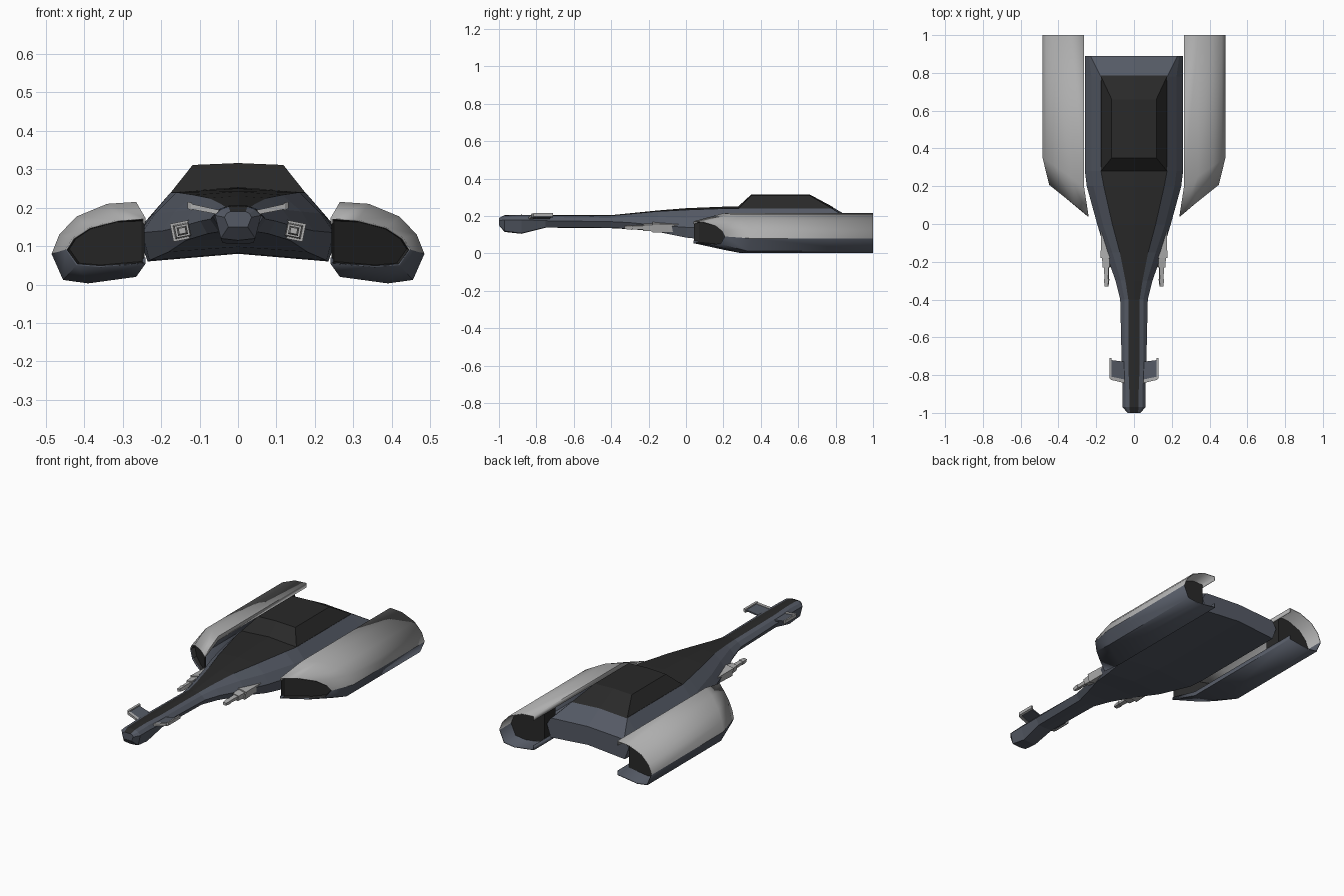
import bpy, bmesh, math


def material(name, rgb):
    m = bpy.data.materials.new(name)
    m.diffuse_color = (*rgb, 1)
    return m


DARK = material("charcoal", (0.022, 0.022, 0.022))
BLUE = material("blue_grey", (0.09, 0.102, 0.13))
LIGHT = material("light_grey", (0.42, 0.42, 0.42))


def loft(name, sections, mats, rule=lambda r, c: 0, closed=False,
         front=True, rear=True, cap_mat=0, mirror=True):
    """Skin equal-length sections (front to rear, clockwise seen from the front)."""
    bm = bmesh.new()
    rings = [[bm.verts.new(p) for p in s] for s in sections]
    n = len(rings[0])
    for r, (a, b) in enumerate(zip(rings, rings[1:])):
        for c in range(n if closed else n - 1):
            d = (c + 1) % n
            bm.faces.new((a[c], a[d], b[d], b[c])).material_index = rule(r, c)
    if front:
        bm.faces.new(rings[0][::-1]).material_index = cap_mat
    if rear:
        bm.faces.new(rings[-1]).material_index = cap_mat
    me = bpy.data.meshes.new(name)
    bm.to_mesh(me)
    bm.free()
    for m in mats:
        me.materials.append(m)
    ob = bpy.data.objects.new(name, me)
    bpy.context.collection.objects.link(ob)
    if mirror:
        ob.modifiers.new("mirror", 'MIRROR')
    return ob


def box_section(y, x, z, hx, hz, tilt=0.0):
    c, s = math.cos(tilt), math.sin(tilt)
    return [(x + u * hx * c - v * hz * s, y, z + u * hx * s + v * hz * c)
            for u, v in ((-1, 1), (1, 1), (1, -1), (-1, -1))]


# fuselage half: y, centre top z, then (x, z) of deck edge, shoulder, side, keel edge, centre bottom z
rows = [
    (-1.00, .190, .020, .190, .030, .185, .035, .175, .025, .150, .150),
    (-0.97, .205, .025, .203, .045, .195, .060, .180, .045, .120, .115),
    (-0.88, .207, .025, .205, .045, .198, .060, .180, .040, .108, .105),
    (-0.75, .205, .030, .203, .050, .195, .065, .175, .045, .140, .138),
    (-0.40, .205, .030, .200, .050, .190, .073, .170, .050, .137, .135),
    (-0.30, .215, .045, .210, .070, .195, .098, .165, .080, .132, .130),
    (-0.15, .230, .075, .225, .115, .195, .150, .150, .135, .115, .118),
    (0.00, .242, .115, .233, .165, .190, .195, .140, .180, .085, .098),
    (0.20, .250, .160, .240, .215, .185, .250, .135, .230, .063, .082),
    (0.28, .250, .175, .240, .225, .180, .260, .130, .235, .060, .080),
    (0.78, .250, .175, .240, .225, .180, .260, .130, .235, .060, .080),
    (0.89, .185, .230, .172, .240, .165, .260, .130, .235, .060, .080),
]
secs = [[(0, r[0], r[1])] + [(r[i], r[0], r[i + 1]) for i in (2, 4, 6, 8)]
        + [(0, r[0], r[10])] for r in rows]
loft("fuselage", secs, [BLUE, DARK],
     rule=lambda r, c: 1 if c == 0 and r < len(rows) - 2 else 0)

# canopy block: four-cornered frustum, half plus mirror
loft("canopy", [
    [(0, .28, .252), (.175, .28, .239), (0, .28, .235)],
    [(0, .35, .316), (.118, .35, .311), (0, .35, .235)],
    [(0, .66, .316), (.118, .66, .311), (0, .66, .235)],
    [(0, .785, .249), (.176, .785, .238), (0, .785, .235)],
], [DARK], front=False, rear=False).hide_render = False
# canopy sides fill the slope down to the deck edge
loft("canopy_side", [
    [(.175, .28, .239), (.175, .28, .239)],
    [(.118, .35, .311), (.175, .30, .238)],
    [(.118, .66, .311), (.175, .76, .238)],
    [(.176, .785, .238), (.176, .785, .237)],
], [DARK], front=False, rear=False)

# engine nacelles: C-shaped shells open toward the hull
prof = [(.265, .19), (.265, .215), (.34, .21), (.42, .177), (.465, .13),
        (.485, .08), (.455, .012), (.39, .003), (.265, .02), (.265, .045)]


def lip(k, dy):
    """Slanted intake ring, k shrinks it and dy pushes it back."""
    out = []
    for x, z in prof:
        u = .24 + (x - .265) * .95
        out.append((.345 + (u - .345) * k, .04 + (u - .24) * .8 + dy,
                    .107 + (z - .107) * .6 * k))
    return out


shell = loft("nacelle", [
    lip(1, 0),
    [(x, .2 + (x - .265) * .7, z) for x, z in prof],
    [(x, 1.0, z) for x, z in prof],
], [LIGHT, BLUE], rule=lambda r, c: 0 if c < 5 else 1, front=False, rear=False)
sol = shell.modifiers.new("thickness", 'SOLIDIFY')
sol.thickness, sol.offset = .005, -1
bpy.context.view_layer.objects.active = shell
shell.select_set(True)
bpy.ops.object.shade_smooth_by_angle(angle=math.radians(35))

# dark intake recess and exhaust plug
loft("intake", [lip(.9, .03), lip(.97, .004)], [DARK], closed=True, rear=False)
loft("exhaust", [[(.365 + (x - .365) * .96, y, .107 + (z - .107) * .94)
                  for x, z in prof] for y in (.80, .90)], [DARK], closed=True)

# side guns: stepped housings narrowing to a barrel
gun = [(.02, .024), (-.10, .026), (-.18, .028), (-.18, .021), (-.23, .018),
       (-.23, .012), (-.29, .010), (-.29, .013), (-.33, .009)]
loft("side_gun", [box_section(y, .145, .14, h, h * .85, -.2) for y, h in gun[::-1]],
     [LIGHT], closed=True)


# canards near the nose, with light leading edges and tips
def canard_section(y0, y1, x, z, t):
    return [(x, y0, z + t), (x, y1, z + t), (x, y1, z - t), (x, y0, z - t)]


loft("canard", [canard_section(-.825, -.73, .045, .187, .004),
                canard_section(-.81, -.72, .123, .203, .004)], [BLUE], closed=True)
loft("canard_tip", [canard_section(-.825, -.71, .120, .203, .010),
                    canard_section(-.815, -.71, .131, .206, .009)], [LIGHT], closed=True)
loft("canard_edge", [canard_section(-.842, -.823, .05, .188, .006),
                     canard_section(-.825, -.808, .122, .203, .007)], [LIGHT], closed=True)
